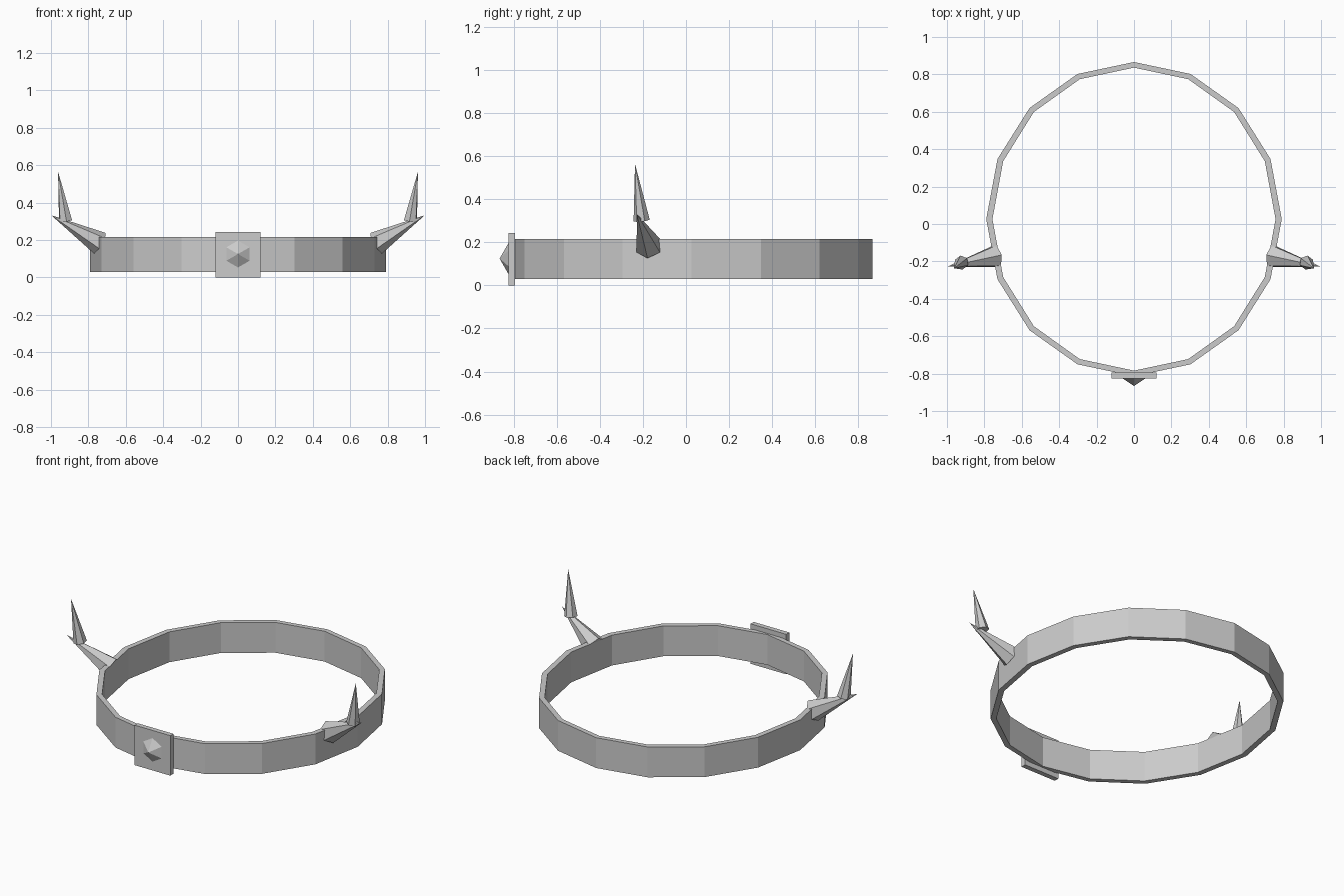
import bpy, bmesh
from math import sin, cos, pi
from mathutils import Vector, Matrix

if "Cube" in bpy.data.objects:
    bpy.data.objects.remove(bpy.data.objects["Cube"])


def finish(name, bm):
    bmesh.ops.recalc_face_normals(bm, faces=bm.faces)
    me = bpy.data.meshes.new(name)
    bm.to_mesh(me)
    bm.free()
    ob = bpy.data.objects.new(name, me)
    bpy.context.collection.objects.link(ob)
    return ob


def spike(name, base, tip, radius):
    """Six-sided capped cone from base centre to tip."""
    base, tip = Vector(base), Vector(tip)
    d = tip - base
    bm = bmesh.new()
    bmesh.ops.create_cone(
        bm, cap_ends=True, segments=6, radius1=radius, radius2=0, depth=d.length,
        matrix=Matrix.Translation((base + tip) / 2)
        @ d.to_track_quat('Z', 'Y').to_matrix().to_4x4())
    return finish(name, bm)


# Band: rectangular profile swept round a 16-sided oval
N, CY = 16, 0.026
profile = [(0.79, 0.84, 0.03), (0.79, 0.84, 0.215),
           (0.757, 0.81, 0.215), (0.757, 0.81, 0.03)]
bm = bmesh.new()
rings = [[bm.verts.new((rx * sin(2 * pi * i / N), CY + ry * cos(2 * pi * i / N), z))
          for i in range(N)] for rx, ry, z in profile]
for a, b in zip(rings, rings[1:] + rings[:1]):
    for i in range(N):
        j = (i + 1) % N
        bm.faces.new((a[i], a[j], b[j], b[i]))
finish("band", bm)

# Front plate
bm = bmesh.new()
bmesh.ops.create_cube(bm, size=1, matrix=Matrix.Translation((0, -0.81, 0.122))
                      @ Matrix.Diagonal((0.24, 0.03, 0.244, 1)))
finish("front_plate", bm)

# Faceted stud on the plate
spike("front_stud", (0, -0.822, 0.125), (0, -0.866, 0.125), 0.077)

# Two-part horns, mirrored to both sides
for ob in (spike("horn_base", (0.738, -0.172, 0.182), (0.998, -0.228, 0.332), 0.064),
           spike("horn_tip", (0.922, -0.206, 0.302), (0.962, -0.237, 0.565), 0.038)):
    mod = ob.modifiers.new("mirror", 'MIRROR')
    mod.use_axis[0] = True
    mod.use_mirror_merge = False
